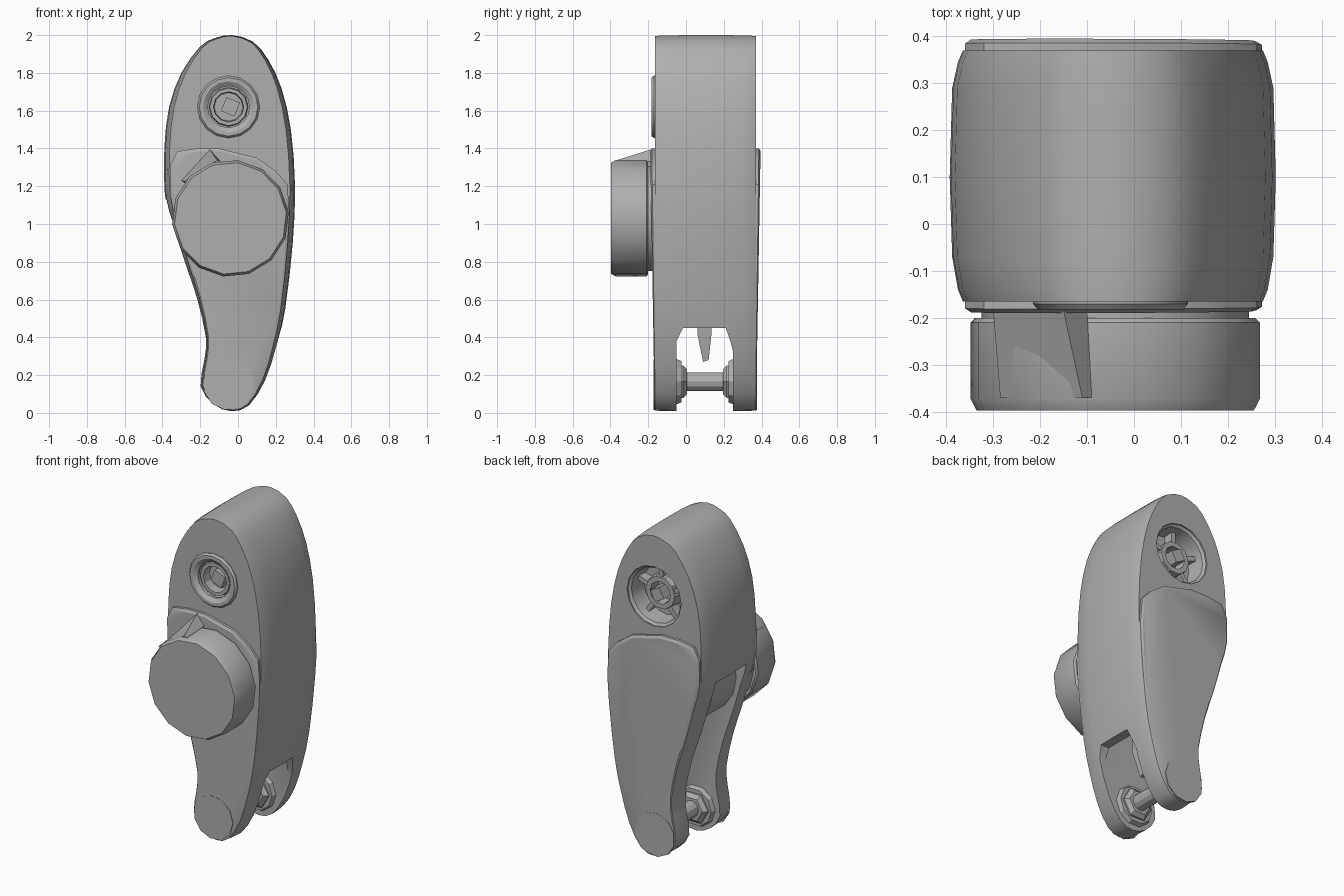
import bpy, bmesh, math
from mathutils import Vector

cube = bpy.data.objects.get("Cube")
if cube:
    bpy.data.objects.remove(cube, do_unlink=True)

grey = bpy.data.materials.new("plain grey")
grey.use_nodes = True
COLOUR = (0.43, 0.43, 0.43, 1)
grey.diffuse_color = COLOUR
grey.node_tree.nodes["Principled BSDF"].inputs["Base Color"].default_value = COLOUR

MID = -0.04          # centre line of the housing
FRONT, BACK = -0.165, 0.37


def loft(name, rings, closed=False):
    """Skin a list of equal point rings; cap the ends unless closed."""
    bm = bmesh.new()
    loops = [[bm.verts.new(p) for p in ring] for ring in rings]
    pairs = list(zip(loops, loops[1:]))
    if closed:
        pairs.append((loops[-1], loops[0]))
    else:
        bm.faces.new(loops[0])
        bm.faces.new(loops[-1])
    for a, b in pairs:
        for i in range(len(a)):
            j = (i + 1) % len(a)
            bm.faces.new((a[i], a[j], b[j], b[i]))
    bmesh.ops.recalc_face_normals(bm, faces=bm.faces)
    mesh = bpy.data.meshes.new(name)
    bm.to_mesh(mesh)
    bm.free()
    mesh.materials.append(grey)
    obj = bpy.data.objects.new(name, mesh)
    bpy.context.collection.objects.link(obj)
    return obj


def prism(name, pts, y0, y1):
    return loft(name, [[(x, y, z) for x, z in pts] for y in (y0, y1)])


def turned(name, x, z, profile, sides=16, turn=0.0, closed=False):
    """Turn a (radius, y) profile about an axis running front to back."""
    angles = [turn + math.tau * i / sides for i in range(sides)]
    return loft(name, [[(x + r * math.cos(a), y, z + r * math.sin(a)) for a in angles]
                       for r, y in profile], closed)


def activate(obj):
    bpy.ops.object.select_all(action='DESELECT')
    obj.select_set(True)
    bpy.context.view_layer.objects.active = obj


def cut(obj, cutter):
    cutter.hide_render = True
    mod = obj.modifiers.new("cut", 'BOOLEAN')
    mod.operation, mod.solver, mod.object = 'DIFFERENCE', 'EXACT', cutter
    activate(obj)
    bpy.ops.object.modifier_apply(modifier=mod.name)
    bpy.data.objects.remove(cutter, do_unlink=True)


def rounded(pts):
    """Add a curve midpoint between each pair of outline points."""
    pts = [Vector(p) for p in pts]
    result = []
    for i, p in enumerate(pts):
        q = pts[(i + 1) % len(pts)]
        before, after = pts[i - 1], pts[(i + 2) % len(pts)]
        result += [p, (p + q) * .5625 - (before + after) * .0625]
    return result


def narrowed(pts, s):
    return [(MID + (x - MID) * s, 1 + (z - 1) * (0.94 + 0.06 * s)) for x, z in pts]


# Housing: egg-shaped outline, slightly barrelled from front to back
outline = rounded([(-.03, 2), (.08, 1.965), (.16, 1.87), (.23, 1.72), (.28, 1.5), (.302, 1.2),
                   (.29, .9), (.25, .55), (.205, .35), (.145, .17), (.06, .04), (-.035, .008),
                   (-.13, .045), (-.2, .14), (-.18, .28), (-.172, .4), (-.22, .61), (-.285, .8),
                   (-.345, 1), (-.387, 1.15), (-.39, 1.4), (-.365, 1.62), (-.3, 1.8),
                   (-.2, 1.94), (-.12, 1.985)])
stations = [(FRONT, .92), (-.14, .95), (-.07, .985), (.1, 1), (.29, .985), (.345, .95), (BACK, .92)]
housing = loft("housing", [[(x, y, z) for x, z in narrowed(outline, s)] for y, s in stations])

# Hollow between the cheeks, open on one side and arched at the fork
hollow = [(.24, .95), (.23, 1.25), (-.28, 1.3), (-.33, 1.13), (-.6, 1.13), (-.6, -.2), (.5, -.2)]
arch = [(-.05, .38), (-.015, .45), (.21, .45), (.235, .38), (.25, .32)]
cut(housing, loft("hollow_cutter", [[(x, y, z) for x, z in hollow + [(.5, h), (.17, h)]]
                                    for y, h in arch]))
cut(housing, turned("front_recess_cutter", -.05, 1.62, [(.115, -.3), (.115, -.1)]))
cut(housing, turned("back_recess_cutter", MID, 1.62, [(.185, .5), (.185, .24)]))


# Cover plates on both faces, thinning towards the foot
def cover(name, face, out):
    top = [(-.36, 1.31), (-.32, 1.385), (-.22, 1.4), (-.1, 1.4), (.1, 1.35), (.2, 1.28), (.262, 1.21)]
    low = [p for p in narrowed(outline, .92) if p[1] < 1.19]
    pts = low + top

    def at(p, depth):
        return (p[0], face + out * depth, p[1])
    base = [at(p, -.01) for p in pts]
    rim = [at(p, .016 - .016 * (1.4 - p[1]) / 1.2) for p in pts]
    inner = [(MID + (x - MID) * .96, z - .015 if z > 1.2 else z + .004) for x, z in pts]
    crown = [at(p, .025 - .021 * (1.4 - p[1]) / 1.2) for p in inner]
    return loft(name, [base, rim, crown])


cover("front_cover", FRONT, -1)
cover("back_cover", BACK, 1)

# Round knob with its pointer
turned("knob_neck", MID, 1.03, [(.285, -.16), (.285, -.21)], 14)
turned("knob", MID, 1.03, [(.3, -.2), (.31, -.21), (.31, -.372), (.297, -.397)], 14, .1)
loft("knob_pointer", [[(-.3, -.185, 1.23), (-.15, -.185, 1.395), (-.1, -.185, 1.33), (-.1, -.185, 1.1)],
                      [(-.285, -.37, 1.225), (-.11, -.37, 1.337), (-.09, -.37, 1.33), (-.1, -.37, 1.1)]])

# Front socket: raised ring, inner ring and square driver
turned("front_ring", -.05, 1.62, [(.165, -.15), (.165, -.17), (.155, -.182), (.135, -.182),
                                  (.11, -.165), (.11, -.15)], closed=True)
turned("front_inner_ring", -.05, 1.62, [(.105, -.09), (.1, -.155), (.08, -.155), (.075, -.09)],
       12, closed=True)
turned("front_driver", -.04, 1.62, [(.055, -.09), (.055, -.14)], 4, .4)

# Back socket: sleeve, hub, square driver and spokes
turned("back_sleeve", MID, 1.62, [(.19, .23), (.19, .365), (.17, .35), (.16, .23)], closed=True)
turned("back_hub", MID, 1.62, [(.11, .23), (.1, .31), (.07, .31), (.065, .23)], 10, closed=True)
turned("back_driver", MID, 1.62, [(.05, .23), (.05, .34)], 4, .3)
for i in range(5):
    a = math.tau * i / 5 + .3
    out = Vector((math.cos(a), math.sin(a)))
    side = Vector((-out.y, out.x)) * .014
    c = Vector((MID, 1.62))
    spoke = [c + out * .09 - side, c + out * .17 - side, c + out * .17 + side, c + out * .09 + side]
    prism(f"back_spoke_{i}", spoke, .235, .3)

# Mechanism inside the hollow
turned("inner_drum", MID, 1.03, [(.27, -.06), (.27, .18), (.22, .2), (.22, .26)], 16)
loft("inner_lever", [[(-.07, y0, .85), (.08, y0, .85), (.08, y1, .85), (-.07, y1, .85)]
                     for y0, y1 in ((.06, .14),)]
     + [[(-.05, .06, .42), (.06, .06, .42), (.06, .135, .42), (-.05, .135, .42)],
        [(-.02, .09, .27), (.03, .09, .27), (.03, .12, .28), (-.02, .12, .28)]])

# Foot: axle, nuts and end discs
turned("axle", MID, .165, [(.05, -.06), (.05, .26)], 12)
for name, face, d in (("front", -.05, 1), ("back", .25, -1)):
    turned(name + "_washer", MID, .165, [(.13, face - d * .01), (.115, face + d * .025)], 10)
    turned(name + "_nut", MID, .165, [(.1, face), (.1, face + d * .035), (.075, face + d * .055)], 6)
for name, face, d in (("front", FRONT, -1), ("back", BACK, 1)):
    turned(name + "_foot_disc", -.05, .15, [(.135, face - d * .01), (.135, face + d * .007)], 11)

# Smooth the curves and keep the edges crisp
for obj in list(bpy.context.collection.objects):
    if obj.type == 'MESH' and grey.name in obj.data.materials:
        activate(obj)
        bpy.ops.object.shade_smooth_by_angle(angle=math.radians(27))
